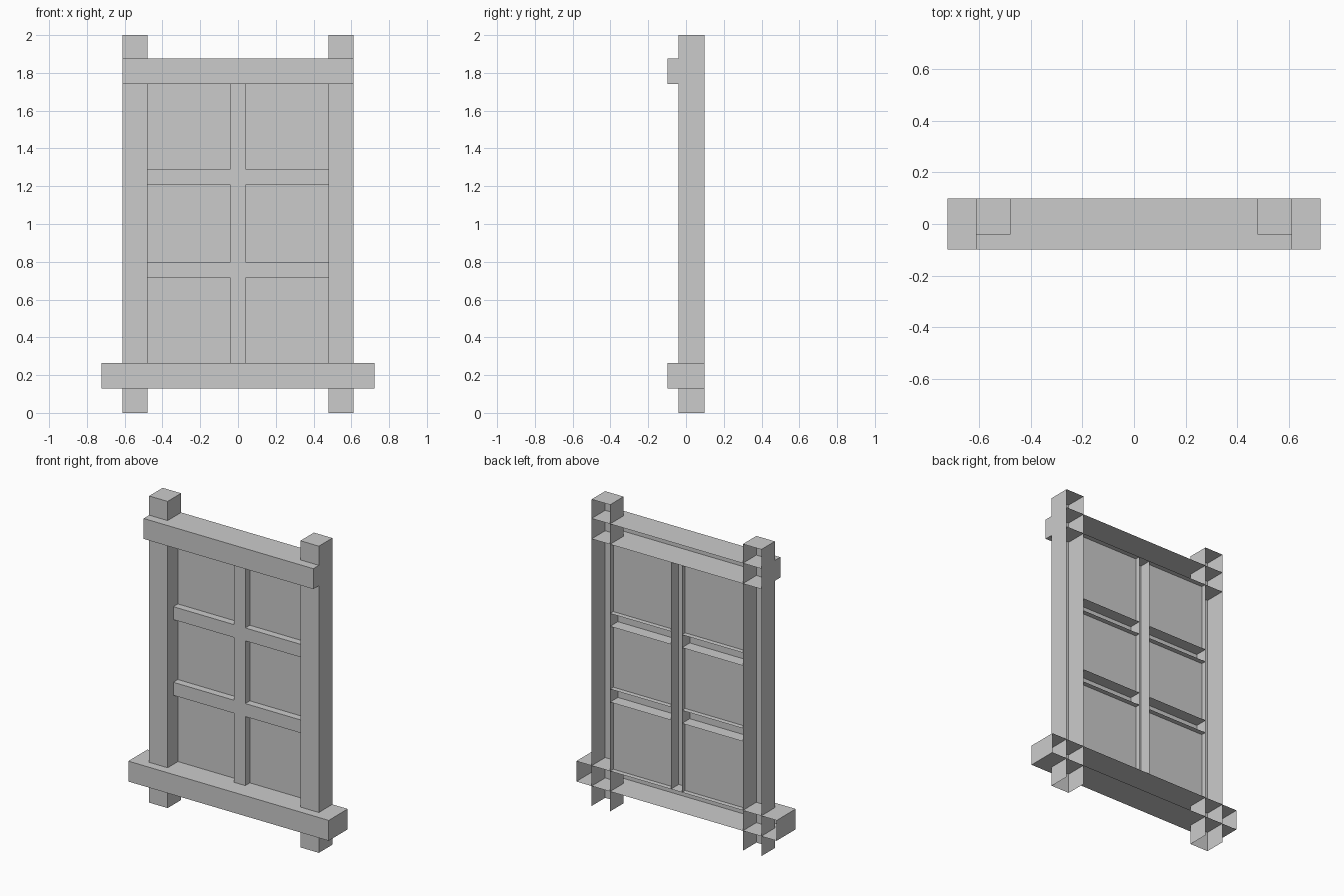
import bpy, bmesh

if "Cube" in bpy.data.objects:
    bpy.data.objects.remove(bpy.data.objects["Cube"])

BACK = 0.098  # all frame members are open shells ending at this plane


def shell(name, x, y, z, omit):
    """Box between the given ranges, without the faces whose normals are in omit."""
    bm = bmesh.new()
    bmesh.ops.create_cube(bm, size=1)
    for v in bm.verts:
        for i, (a, b) in enumerate((x, y, z)):
            v.co[i] = a if v.co[i] < 0 else b
    bm.normal_update()
    axes = {'+x': (0, 1), '-x': (0, -1), '+y': (1, 1), '+z': (2, 1), '-z': (2, -1)}
    gone = [f for f in bm.faces
            if any(f.normal[axes[o][0]] * axes[o][1] > 0.9 for o in omit)]
    bmesh.ops.delete(bm, geom=gone, context='FACES')
    return finish(name, bm)


def pane(name, x, y, z):
    """Single upright face looking to the front."""
    bm = bmesh.new()
    bm.faces.new([bm.verts.new(p) for p in
                  ((x[0], y, z[0]), (x[1], y, z[0]), (x[1], y, z[1]), (x[0], y, z[1]))])
    return finish(name, bm)


def finish(name, bm):
    me = bpy.data.meshes.new(name)
    bm.to_mesh(me)
    bm.free()
    ob = bpy.data.objects.new(name, me)
    bpy.context.collection.objects.link(ob)
    return ob


def span(s, a, b):
    return tuple(sorted((s * a, s * b)))


SILL_TOP, HEAD_BOTTOM = 0.263, 1.742
BARS = [(0.713, 0.798), (1.207, 1.291)]
OPENINGS = [(SILL_TOP, BARS[0][0]), (BARS[0][1], BARS[1][0]), (BARS[1][1], HEAD_BOTTOM)]

# Sill and head rails run through the posts
shell('sill_rail', (-0.723, 0.723), (-BACK, BACK), (0.13, SILL_TOP), ['+y'])
shell('head_rail', (-0.612, 0.612), (-BACK, BACK), (HEAD_BOTTOM, 1.875), ['+y'])

# Central upright glazing bar
shell('center_bar', (-0.04, 0.04), (0.018, BACK), (SILL_TOP, HEAD_BOTTOM), ['+y', '+z', '-z'])

for side, s in (('left', -1), ('right', 1)):
    # Posts, open at the back and underneath
    shell(side + '_post', span(s, 0.479, 0.612), (-0.041, BACK), (0, 2), ['+y', '-z'])
    # Cross bars between post and central bar
    for i, z in enumerate(BARS):
        shell(f'{side}_cross_bar_{i}', span(s, 0.04, 0.479), (0.018, BACK), z,
              ['+y', '+x', '-x'])
    # Glass panes set inside the openings
    for i, z in enumerate(OPENINGS):
        pane(f'{side}_pane_{i}', span(s, 0.04, 0.479), 0.065, z)
